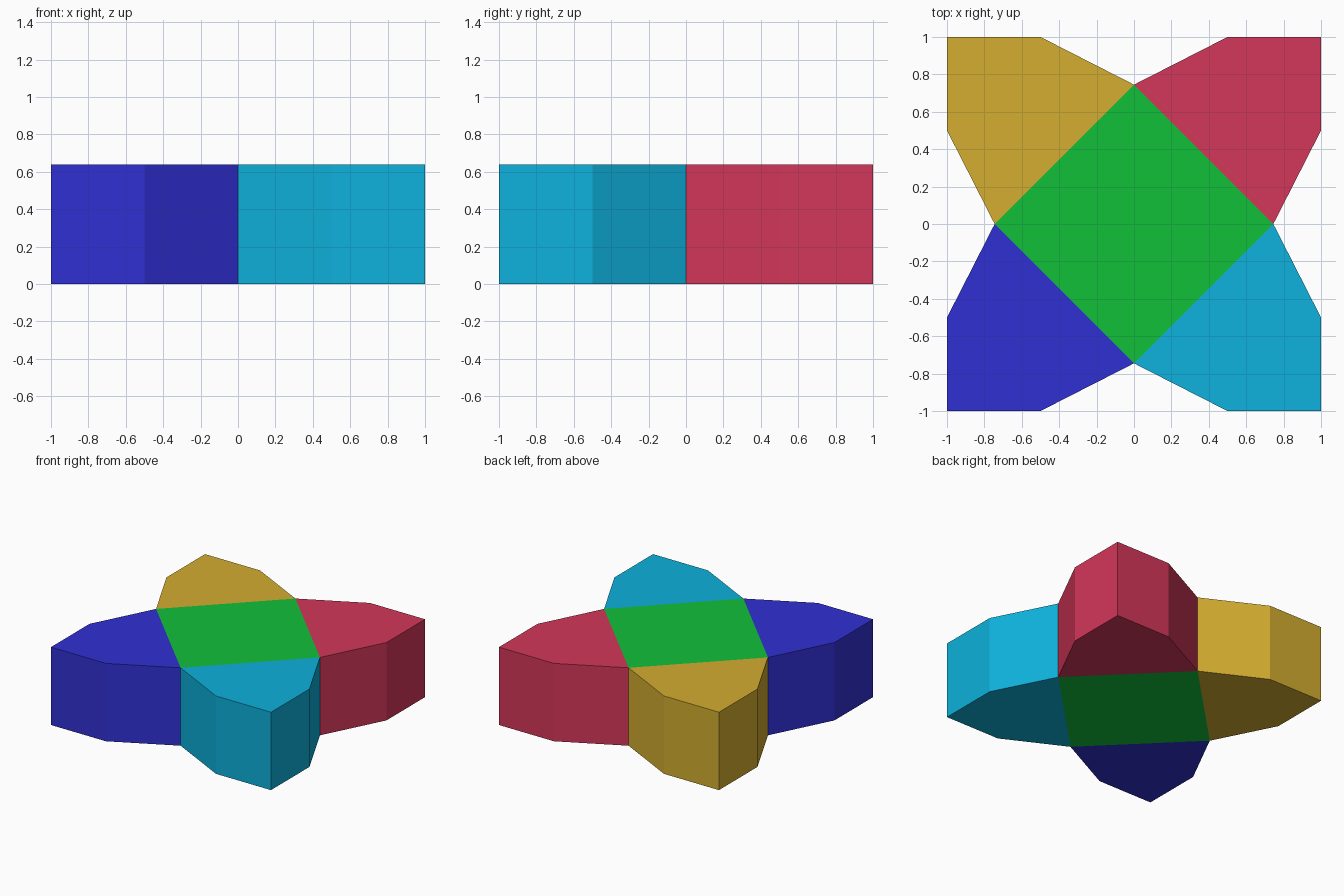
import bpy
import bmesh
import math

if "Cube" in bpy.data.objects:
    bpy.data.objects.remove(bpy.data.objects["Cube"])

HEIGHT = 0.64
R = 0.745  # half diagonal of the centre block


def material(name, rgb):
    """Flat colour from 0-255 display values."""
    mat = bpy.data.materials.new(name)
    lin = [((c / 255 + 0.055) / 1.055) ** 2.4 if c > 10 else c / 255 / 12.92 for c in rgb]
    mat.diffuse_color = (*lin, 1.0)
    mat.use_nodes = True
    mat.node_tree.nodes["Principled BSDF"].inputs["Base Color"].default_value = mat.diffuse_color
    return mat


def prism(name, outline, mat):
    """Extrude a plan outline from the ground up to HEIGHT."""
    bm = bmesh.new()
    base = bm.faces.new([bm.verts.new((x, y, 0)) for x, y in outline])
    top = bmesh.ops.extrude_face_region(bm, geom=[base], use_keep_orig=True)
    verts = [v for v in top["geom"] if isinstance(v, bmesh.types.BMVert)]
    bmesh.ops.translate(bm, verts=verts, vec=(0, 0, HEIGHT))
    bmesh.ops.recalc_face_normals(bm, faces=bm.faces)
    mesh = bpy.data.meshes.new(name)
    bm.to_mesh(mesh)
    bm.free()
    mesh.materials.append(mat)
    obj = bpy.data.objects.new(name, mesh)
    bpy.context.collection.objects.link(obj)
    return obj


# Centre block, a square turned by 45 degrees
prism("centre_block", [(R, 0), (0, R), (-R, 0), (0, -R)], material("green", (17, 192, 58)))

# Four corner arms, one outline turned in quarter steps
arm = [(R, 0), (1, 0.5), (1, 1), (0.5, 1), (0, R)]
arms = [
    ("back_right_arm", "red", (212, 55, 90)),
    ("back_left_arm", "yellow", (212, 173, 48)),
    ("front_left_arm", "blue", (48, 48, 212)),
    ("front_right_arm", "cyan", (14, 177, 220)),
]
for i, (name, colour, rgb) in enumerate(arms):
    c, s = round(math.cos(i * math.pi / 2)), round(math.sin(i * math.pi / 2))
    prism(name, [(c * x - s * y, s * x + c * y) for x, y in arm], material(colour, rgb))
